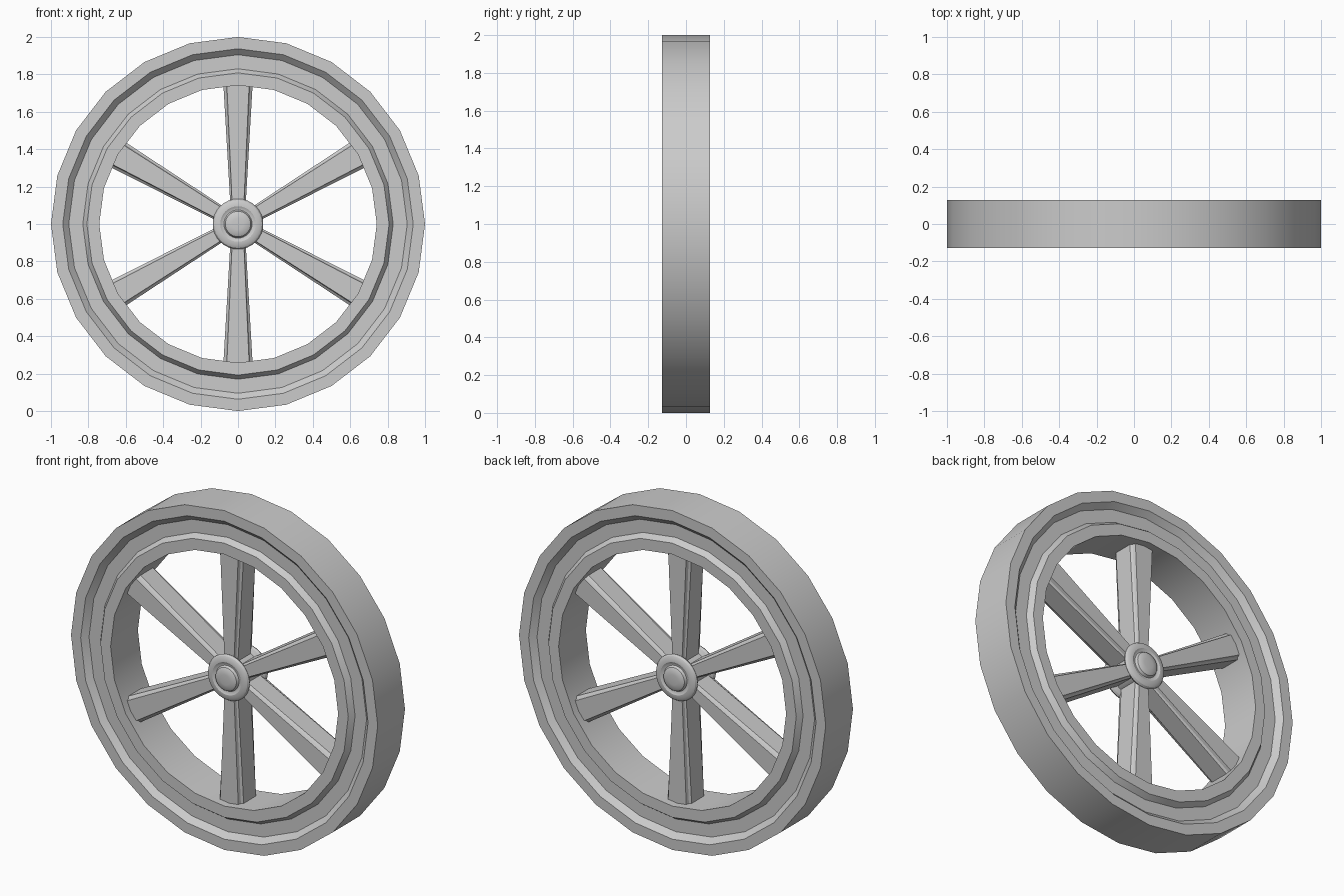
import bpy, bmesh, math
from mathutils import Matrix

if "Cube" in bpy.data.objects:
    bpy.data.objects.remove(bpy.data.objects["Cube"])

CENTRE_Z = 1.0


def finish(name, bm):
    bmesh.ops.recalc_face_normals(bm, faces=bm.faces)
    mesh = bpy.data.meshes.new(name)
    bm.to_mesh(mesh)
    bm.free()
    obj = bpy.data.objects.new(name, mesh)
    obj.location.z = CENTRE_Z
    bpy.context.collection.objects.link(obj)
    bpy.ops.object.select_all(action='DESELECT')
    obj.select_set(True)
    bpy.context.view_layer.objects.active = obj
    bpy.ops.object.shade_smooth_by_angle(angle=math.radians(30))
    return obj


def lathe(name, profile, sides, closed):
    """Spin (radius, y) points around the y axis."""
    bm = bmesh.new()
    rings = []
    for r, y in profile:
        rings.append([bm.verts.new((r * math.sin(math.tau * i / sides), y,
                                    r * math.cos(math.tau * i / sides)))
                      for i in range(sides)])
    pairs = list(zip(rings, rings[1:]))
    if closed:
        pairs.append((rings[-1], rings[0]))
    else:
        bm.faces.new(rings[0])
        bm.faces.new(rings[-1])
    for a, b in pairs:
        for i in range(sides):
            j = (i + 1) % sides
            bm.faces.new((a[i], a[j], b[j], b[i]))
    return finish(name, bm)


def both_sides(half):
    """Mirror a front half profile to the back."""
    return half + [(r, -y) for r, y in reversed(half)]


# Rim with a recessed groove on both faces
rim_front = [(0.742, -0.127), (0.808, -0.127), (0.83, -0.095),
             (0.905, -0.095), (0.937, -0.127), (1.0, -0.127)]
lathe("rim", both_sides(rim_front), 24, True)

# Hub with rounded flanges and a domed cap at each end
hub_front = [(0.03, -0.122), (0.055, -0.119), (0.068, -0.112), (0.075, -0.098),
             (0.082, -0.098), (0.095, -0.105), (0.115, -0.104), (0.128, -0.097),
             (0.135, -0.085), (0.128, -0.073), (0.105, -0.06)]
lathe("hub", both_sides(hub_front), 32, False)

# Tapered spokes with stepped edges
quarter = [(0.76, -0.082), (0.84, -0.066), (1.0, -0.058)]
right = quarter + [(w, -y) for w, y in reversed(quarter)]
section = right + [(-w, y) for w, y in reversed(right)]

for k in range(6):
    bm = bmesh.new()
    inner, outer = [[bm.verts.new((w * half, y, r)) for w, y in section]
                    for r, half in ((0.05, 0.038), (0.76, 0.079))]
    n = len(section)
    bm.faces.new(inner)
    bm.faces.new(outer)
    for i in range(n):
        j = (i + 1) % n
        bm.faces.new((inner[i], inner[j], outer[j], outer[i]))
    bm.transform(Matrix.Rotation(k * math.tau / 6, 4, 'Y'))
    finish(f"spoke_{k + 1}", bm)
